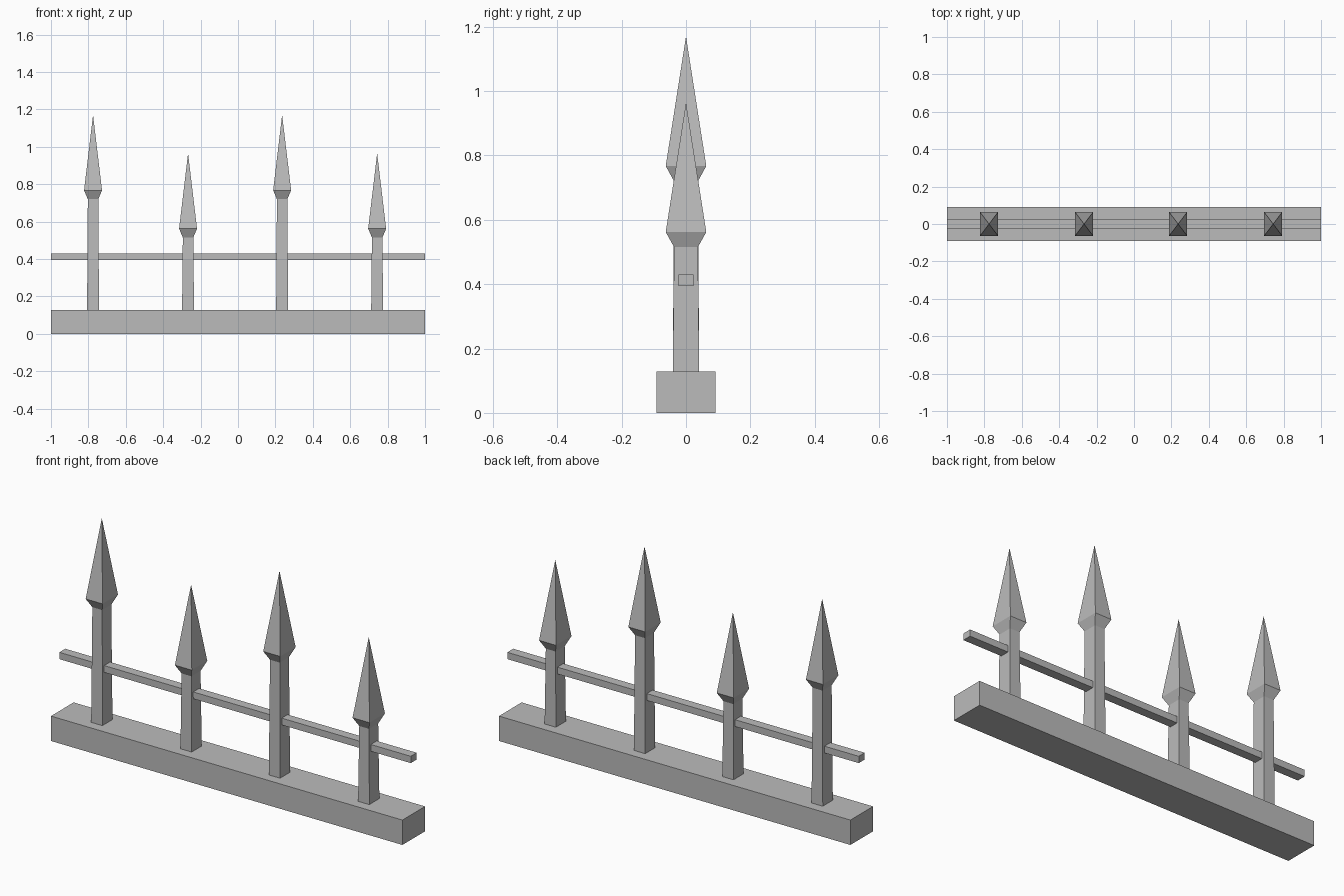
import bpy
import bmesh

cube = bpy.data.objects.get("Cube")
if cube:
    bpy.data.objects.remove(cube, do_unlink=True)

# Single plain grey for the whole fence
iron = bpy.data.materials.new("iron_grey")
iron.use_nodes = True
GREY = (0.5, 0.5, 0.5, 1)
iron.diffuse_color = GREY
iron.node_tree.nodes["Principled BSDF"].inputs["Base Color"].default_value = GREY


def finish(name, bm):
    bmesh.ops.recalc_face_normals(bm, faces=bm.faces)
    mesh = bpy.data.meshes.new(name)
    bm.to_mesh(mesh)
    bm.free()
    mesh.materials.append(iron)
    obj = bpy.data.objects.new(name, mesh)
    bpy.context.collection.objects.link(obj)
    return obj


def loft(name, sections, tip=None):
    """Stack rectangular sections (half x, half y, z), closed by a cap or a point."""
    bm = bmesh.new()
    rings = [[bm.verts.new((sx * hx, sy * hy, z))
              for sx, sy in ((-1, -1), (1, -1), (1, 1), (-1, 1))]
             for hx, hy, z in sections]
    bm.faces.new(rings[0])
    for low, high in zip(rings, rings[1:]):
        for i in range(4):
            j = (i + 1) % 4
            bm.faces.new((low[i], low[j], high[j], high[i]))
    if tip is None:
        bm.faces.new(rings[-1])
    else:
        point = bm.verts.new((0, 0, tip))
        for i in range(4):
            bm.faces.new((rings[-1][i], rings[-1][(i + 1) % 4], point))
    return finish(name, bm)


# Base beam and thin cross rail
loft("base_beam", [(1, 0.092, 0), (1, 0.092, 0.128)])
loft("cross_rail", [(1, 0.024, 0.395), (1, 0.024, 0.43)])

# Spear posts, alternating tall and short: gently tapered shaft, flared head
for i, x in enumerate((-0.775, -0.267, 0.236, 0.744)):
    neck = 0.515 if i % 2 else 0.72
    post = loft(f"spear_post_{i + 1}",
                [(0.032, 0.041, 0.12),
                 (0.028, 0.037, neck),
                 (0.048, 0.063, neck + 0.047)],
                tip=neck + 0.45)
    post.location.x = x
